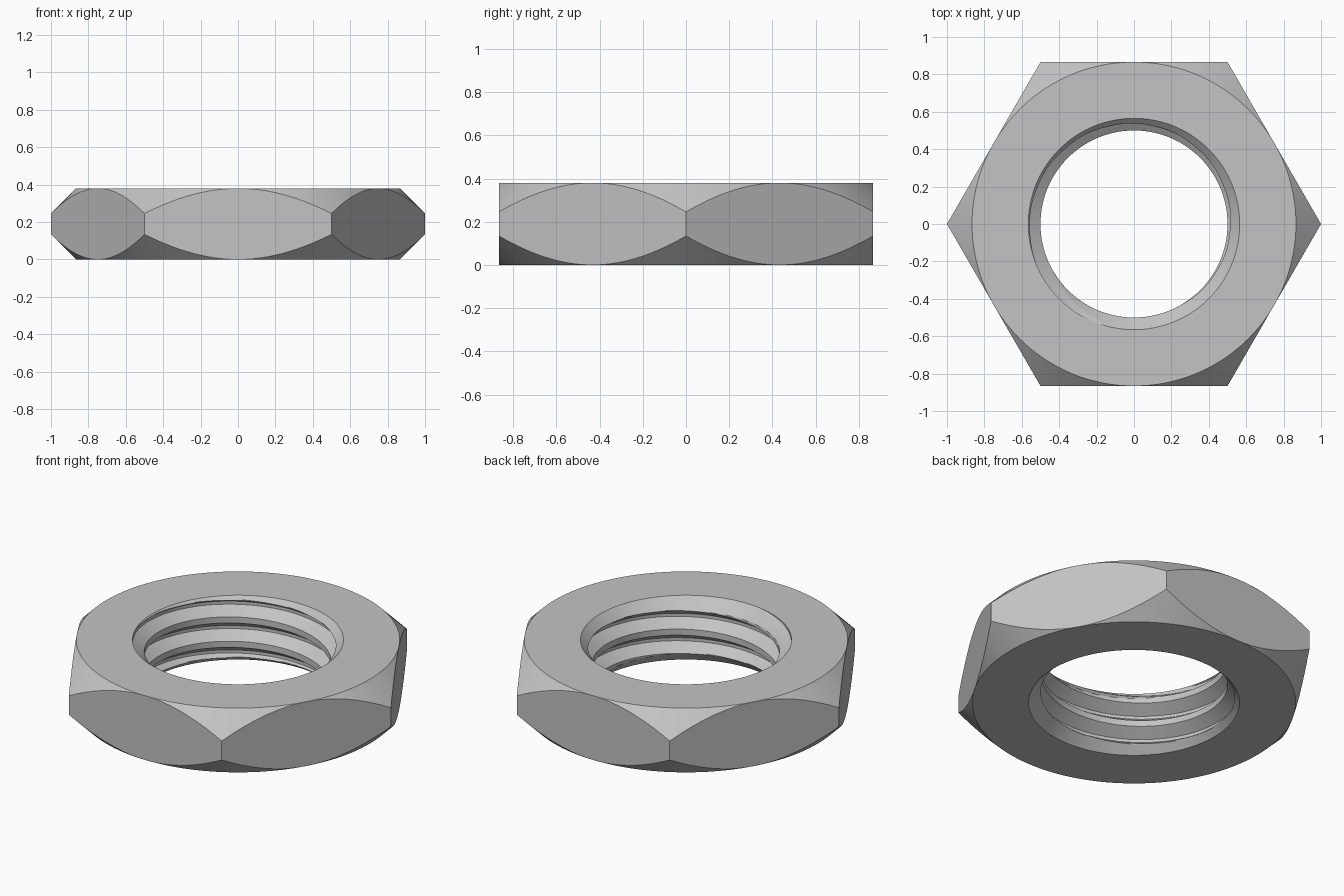
import bpy
import bmesh
from math import cos, sin, pi, radians

cube = bpy.data.objects.get("Cube")
if cube:
    bpy.data.objects.remove(cube)

HEIGHT = 0.38
FLAT = cos(pi / 6)          # centre to a flat, corners lie at radius 1
BORE, RIM = 0.5, 0.565      # thread crest and countersink rim
PITCH = 0.144
GROOVE_Z = 0.285            # groove centre on the +x side
COLUMNS = 144
ROWS = 32                   # rows per thread turn


def bore_radius(z, rise):
    """Flat-crested thread, cut by a countersink at both ends."""
    offset = (z - GROOVE_Z - rise + PITCH / 2) % PITCH - PITCH / 2
    step = abs(offset) / PITCH * 16
    thread = BORE + (RIM - BORE) * min(1, max(0, (6 - step) / 5))
    return max(thread, RIM - z, RIM - (HEIGHT - z))


def section(angle):
    """Closed (radius, z) outline of the nut at one angle."""
    rise = PITCH * angle / (2 * pi)
    points = []
    # Bore rows follow the helix so the thread edges stay crisp
    for k in range(-100, 25):
        z = min(HEIGHT, max(0, GROOVE_Z + rise + k * PITCH / ROWS))
        points.append((bore_radius(z, rise), z))
    # Outer side: hexagon with conical corner chamfers
    side = FLAT / cos(angle % (pi / 3) - pi / 6)
    drop = side - FLAT
    points += [(FLAT, HEIGHT), (side, HEIGHT - drop), (side, drop), (FLAT, 0)]
    return points


bm = bmesh.new()
rings = []
for i in range(COLUMNS + 1):
    a = 2 * pi * i / COLUMNS
    rings.append([bm.verts.new((r * cos(a), r * sin(a), z)) for r, z in section(a)])
for ring, following in zip(rings, rings[1:]):
    for j in range(len(ring)):
        bm.faces.new((ring[j - 1], ring[j], following[j], following[j - 1]))
bmesh.ops.remove_doubles(bm, verts=bm.verts[:], dist=0.00001)
bmesh.ops.recalc_face_normals(bm, faces=bm.faces[:])

mesh = bpy.data.meshes.new("hex_nut")
bm.to_mesh(mesh)
bm.free()
nut = bpy.data.objects.new("hex_nut", mesh)
bpy.context.collection.objects.link(nut)

# Plain grey metal
steel = bpy.data.materials.new("grey_steel")
steel.use_nodes = True
colour = (0.55, 0.55, 0.55, 1)
steel.diffuse_color = colour
steel.node_tree.nodes["Principled BSDF"].inputs["Base Color"].default_value = colour
mesh.materials.append(steel)

bpy.ops.object.select_all(action="DESELECT")
nut.select_set(True)
bpy.context.view_layer.objects.active = nut
bpy.ops.object.shade_smooth_by_angle(angle=radians(25))
